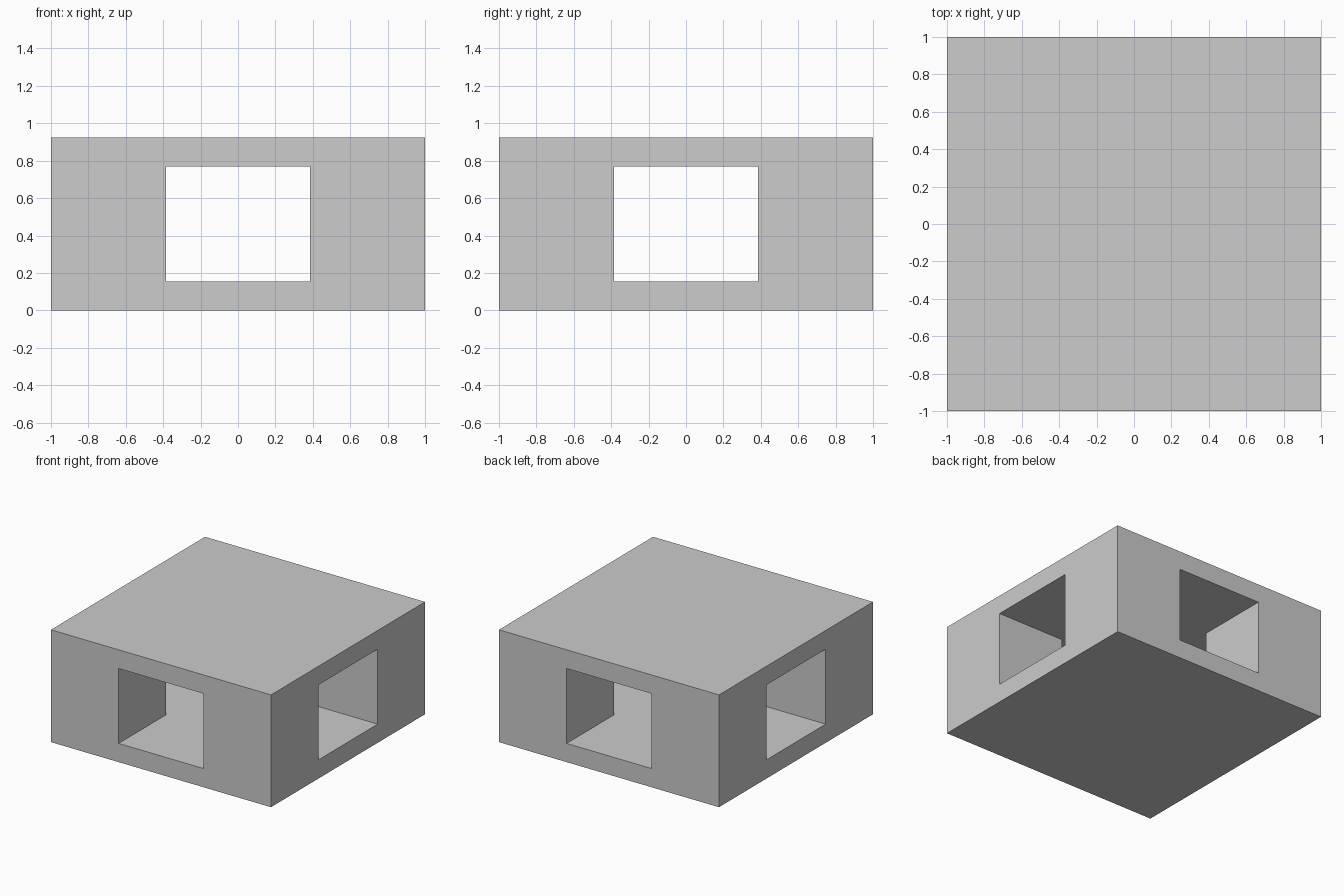
import bpy
import bmesh
from mathutils import Matrix, Vector

default = bpy.data.objects.get("Cube")
if default:
    bpy.data.objects.remove(default, do_unlink=True)

UNIT = 2 / 13           # module: block is 13 x 13 x 6 modules
HEIGHT = 6 * UNIT

grey = bpy.data.materials.new("plain_grey")
grey.use_nodes = True
colour = (0.604, 0.604, 0.604, 1)
grey.diffuse_color = colour
grey.node_tree.nodes["Principled BSDF"].inputs["Base Color"].default_value = colour


def box(name, size):
    """Box centred on the axis at mid height."""
    bm = bmesh.new()
    bmesh.ops.create_cube(bm, size=1)
    bmesh.ops.scale(bm, vec=Vector(size), verts=bm.verts)
    bmesh.ops.translate(bm, vec=(0, 0, HEIGHT / 2), verts=bm.verts)
    mesh = bpy.data.meshes.new(name)
    bm.to_mesh(mesh)
    bm.free()
    mesh.materials.append(grey)
    obj = bpy.data.objects.new(name, mesh)
    bpy.context.collection.objects.link(obj)
    return obj


# Solid block
block = box("tunnel_block", (2, 2, HEIGHT))

# Two crossing square passages, cut right through
for name, size in (("passage_cutter_x", (3, 5 * UNIT, 4 * UNIT)),
                   ("passage_cutter_y", (5 * UNIT, 3, 4 * UNIT))):
    cutter = box(name, size)
    cut = block.modifiers.new(name, "BOOLEAN")
    cut.operation = "DIFFERENCE"
    cut.solver = "EXACT"
    cut.object = cutter
    bpy.context.view_layer.objects.active = block
    bpy.ops.object.modifier_apply(modifier=cut.name)
    bpy.data.objects.remove(cutter, do_unlink=True)
